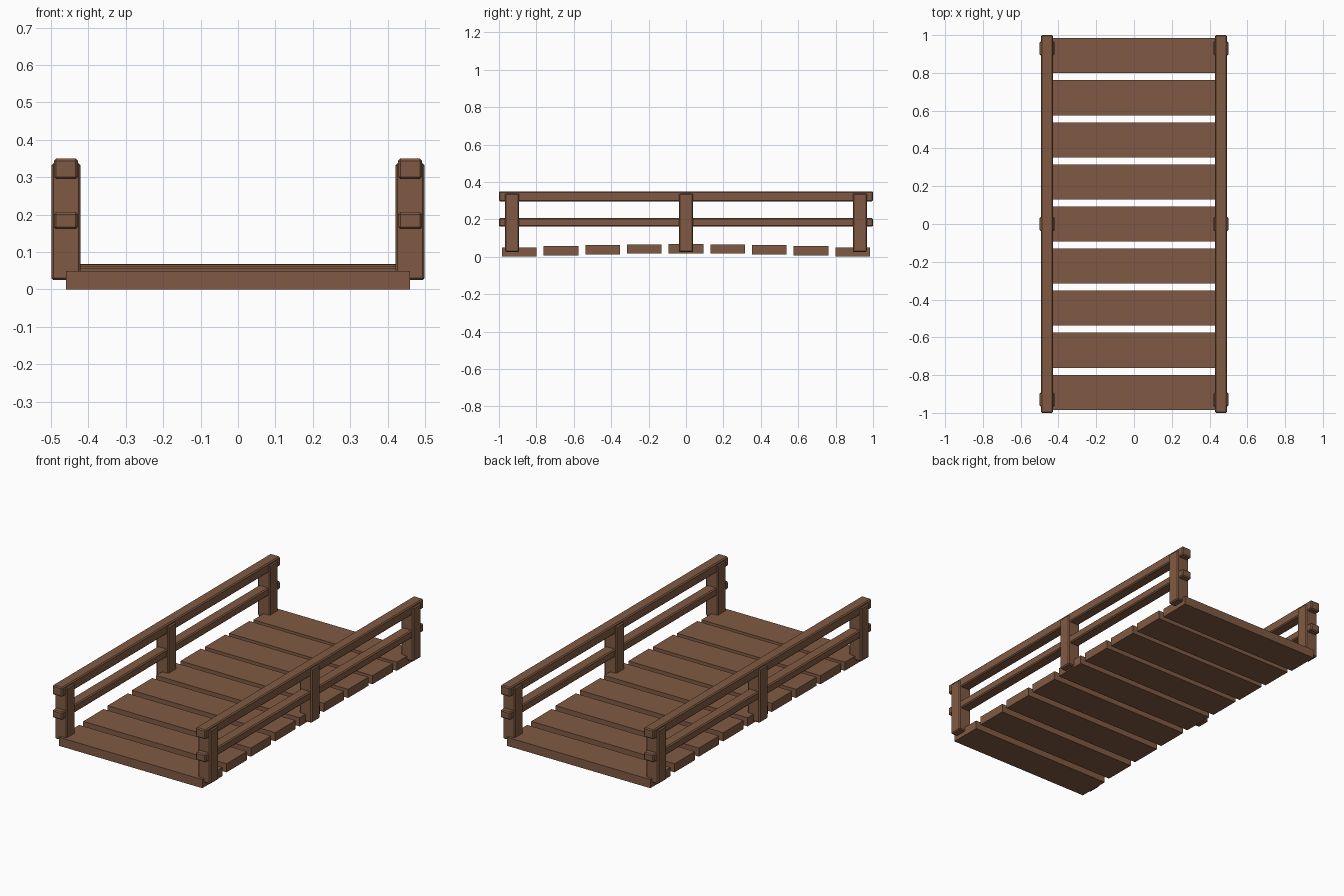
import bpy, math

if "Cube" in bpy.data.objects:
    bpy.data.objects.remove(bpy.data.objects["Cube"])

wood = bpy.data.materials.new("brown_wood")
wood.diffuse_color = (0.216, 0.102, 0.056, 1)
wood.use_nodes = True
wood.node_tree.nodes["Principled BSDF"].inputs["Base Color"].default_value = wood.diffuse_color


def box(name, x, y, z, bevel=0.0):
    """Box from (min, max) ranges, with an optional chamfer."""
    bpy.ops.mesh.primitive_cube_add(size=1)
    ob = bpy.context.object
    ob.name = name
    ob.location = [(r[0] + r[1]) / 2 for r in (x, y, z)]
    ob.scale = [r[1] - r[0] for r in (x, y, z)]
    bpy.ops.object.transform_apply(location=False, rotation=False, scale=True)
    ob.data.materials.append(wood)
    if bevel:
        mod = ob.modifiers.new("chamfer", 'BEVEL')
        mod.width = bevel
        mod.segments = 1
    return ob


# Deck planks, rising gently to the middle
for i in range(9):
    yc = (i - 4) * 0.2228
    z0 = 0.018 * math.sin(math.pi * i / 8)
    box(f"deck_plank_{i + 1}", (-0.46, 0.46), (yc - 0.093, yc + 0.093), (z0, z0 + 0.05))

# Railings on both sides
for side, s in (("left", -1), ("right", 1)):
    xc = s * 0.46
    for label, yc in (("front", -0.93), ("middle", 0), ("back", 0.93)):
        box(f"{side}_{label}_post", (xc - 0.039, xc + 0.039),
            (yc - 0.038, yc + 0.038), (0.025, 0.338), 0.006)
    box(f"{side}_top_rail", (xc - 0.032, xc + 0.032), (-1, 1), (0.295, 0.35), 0.006)
    box(f"{side}_lower_rail", (xc - 0.032, xc + 0.032), (-1, 1), (0.161, 0.207), 0.006)
